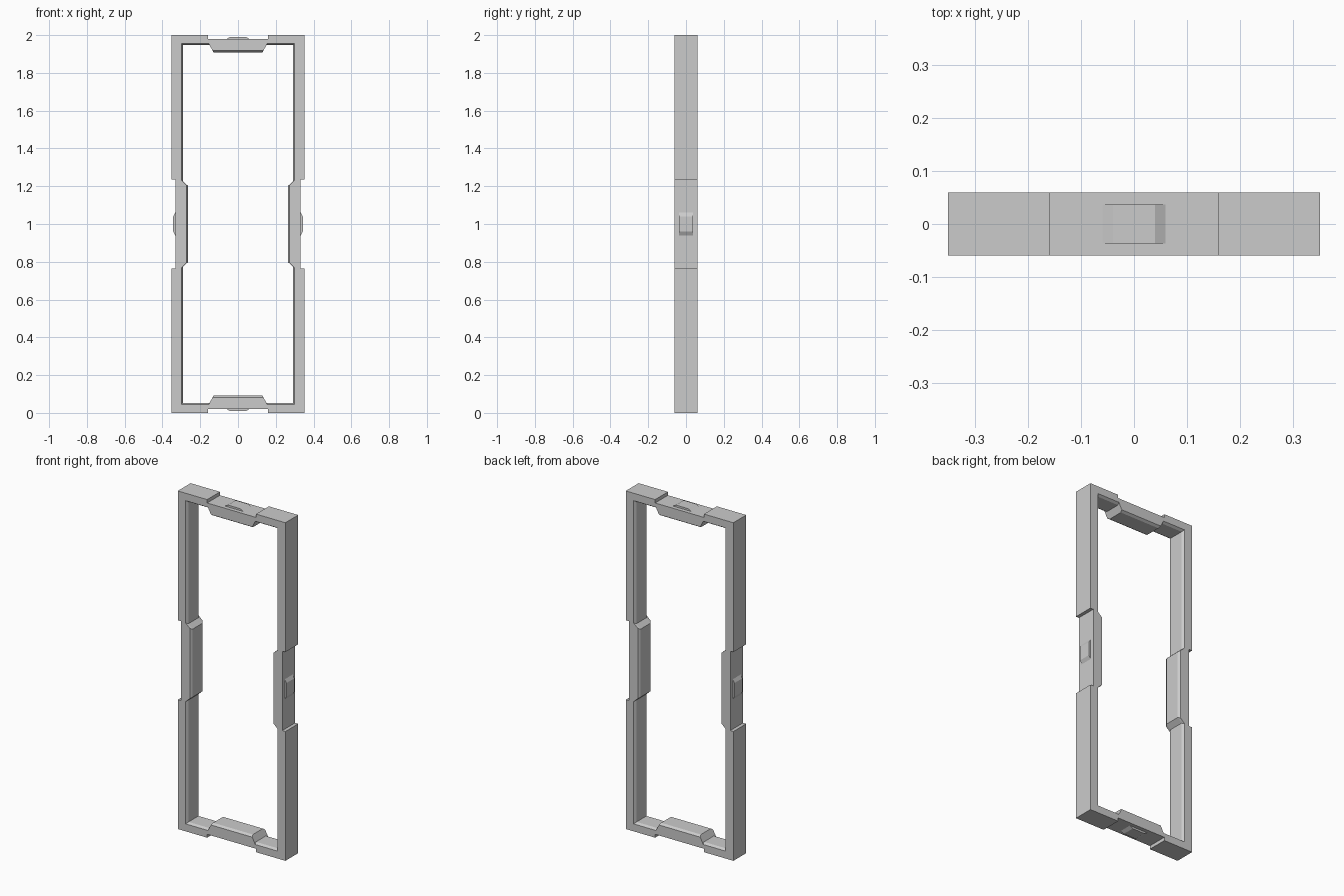
import bpy, bmesh
from mathutils import Matrix

if "Cube" in bpy.data.objects:
    bpy.data.objects.remove(bpy.data.objects["Cube"])

MID = 1.0  # height of the frame's centre


def ring(quarter):
    """Mirror a quarter outline (top centre -> right centre) into a full loop."""
    q, r = quarter, quarter[::-1]
    return (q + [(x, -z) for x, z in r]
            + [(-x, -z) for x, z in q] + [(-x, z) for x, z in r])


def finish(bm, name):
    bmesh.ops.recalc_face_normals(bm, faces=bm.faces[:])
    mesh = bpy.data.meshes.new(name)
    bm.to_mesh(mesh)
    bm.free()
    obj = bpy.data.objects.new(name, mesh)
    bpy.context.collection.objects.link(obj)
    return obj


# Quarter outlines relative to the centre: notched outside, padded inside
outer = ring([(0.16, 0.98), (0.16, 1.0), (0.352, 1.0), (0.352, 0.235), (0.332, 0.235)])
rim = ring([(0.135, 0.918), (0.155, 0.956), (0.30, 0.956), (0.30, 0.232), (0.273, 0.207)])
wall = ring([(0.13, 0.909), (0.15, 0.947), (0.291, 0.947), (0.291, 0.226), (0.264, 0.201)])


# Door-shaped frame with a chamfered inner edge
def build_frame():
    bm = bmesh.new()

    def loop(points, y):
        return [bm.verts.new((x, y, z + MID)) for x, z in points]

    def bridge(a, b):
        n = len(a)
        for i in range(n):
            j = (i + 1) % n
            bm.faces.new((a[i], a[j], b[j], b[i]))

    of, ob = loop(outer, -0.06), loop(outer, 0.06)
    inside = [loop(rim, -0.06), loop(wall, -0.046), loop(wall, 0.046), loop(rim, 0.06)]
    bridge(of, ob)
    for a, b in zip(inside, inside[1:]):
        bridge(a, b)
    for o, r in ((of, inside[0]), (ob, inside[3])):
        edges = [bm.edges.get((l[i - 1], l[i])) for l in (o, r) for i in range(len(l))]
        bmesh.ops.triangle_fill(bm, edges=edges, use_beauty=True, use_dissolve=False)
    # Merge the flat triangles back into clean faces
    bmesh.ops.dissolve_limit(bm, angle_limit=0.001, verts=bm.verts[:], edges=bm.edges[:])
    return finish(bm, "frame")


# Small raised latch with sloped ends, sitting in each notch
def build_latch(name, angle, base):
    bm = bmesh.new()
    profile = [(-0.06, base - 0.005), (-0.06, base), (-0.04, base + 0.011),
               (0.04, base + 0.011), (0.06, base), (0.06, base - 0.005)]
    face = bm.faces.new([bm.verts.new((x, -0.037, z)) for x, z in profile])
    res = bmesh.ops.extrude_face_region(bm, geom=[face])
    moved = [v for v in res["geom"] if isinstance(v, bmesh.types.BMVert)]
    bmesh.ops.translate(bm, verts=moved, vec=(0, 0.074, 0))
    bm.transform(Matrix.Translation((0, 0, MID)) @ Matrix.Rotation(angle, 4, 'Y'))
    return finish(bm, name)


build_frame()
HALF_PI = 1.5707963
for i, (side, base) in enumerate((("top", 0.98), ("right", 0.332),
                                  ("bottom", 0.98), ("left", 0.332))):
    build_latch(side + "_latch", i * HALF_PI, base)
